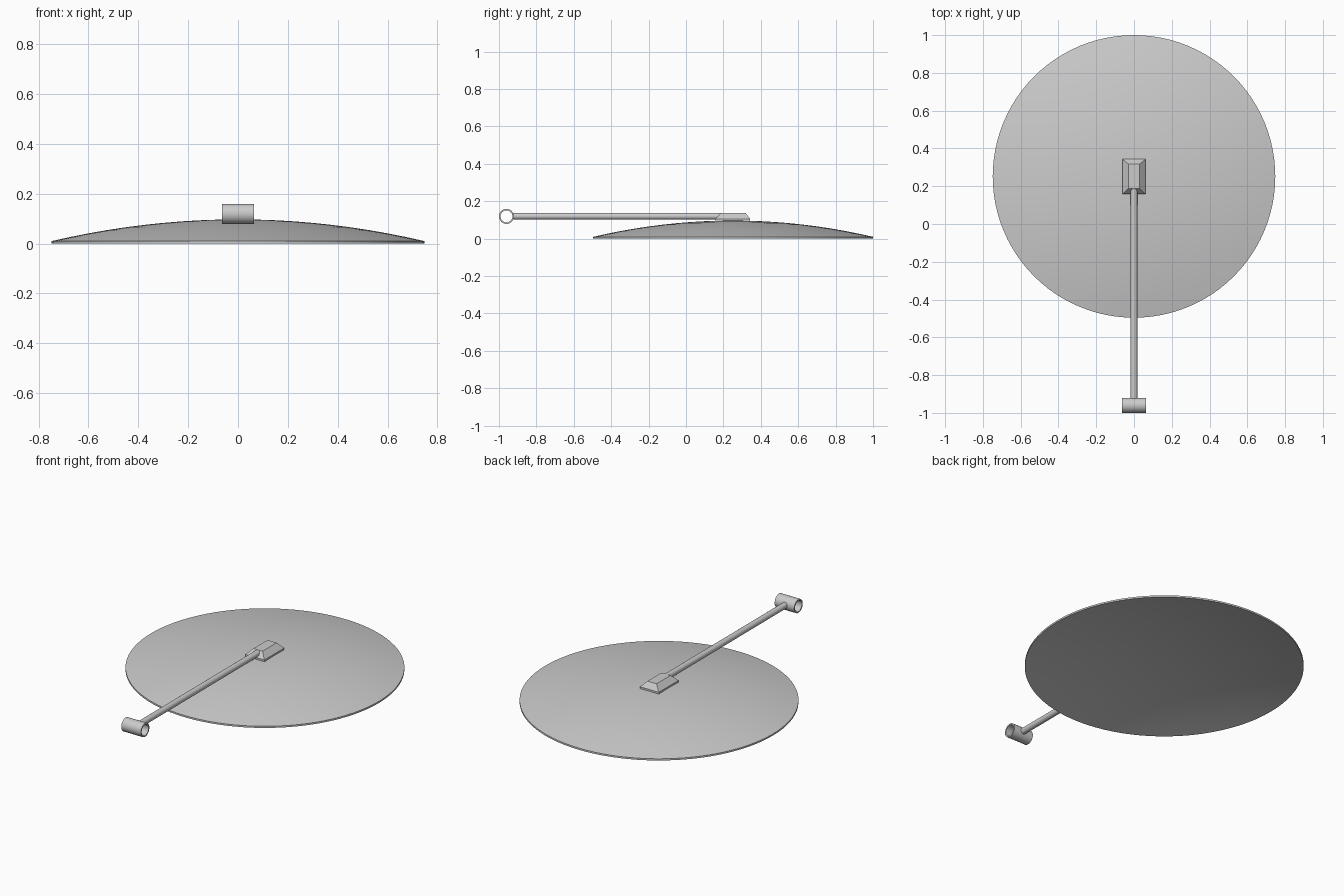
import bpy
import bmesh
from math import pi, cos, sin
from mathutils import Matrix

if "Cube" in bpy.data.objects:
    bpy.data.objects.remove(bpy.data.objects["Cube"])

grey = bpy.data.materials.new("plain_grey")
grey.use_nodes = True
colour = (0.6, 0.6, 0.6, 1)
grey.diffuse_color = colour
grey.node_tree.nodes["Principled BSDF"].inputs["Base Color"].default_value = colour


def make_object(name, bm, smooth=True):
    bmesh.ops.recalc_face_normals(bm, faces=bm.faces)
    mesh = bpy.data.meshes.new(name)
    bm.to_mesh(mesh)
    bm.free()
    mesh.materials.append(grey)
    obj = bpy.data.objects.new(name, mesh)
    bpy.context.collection.objects.link(obj)
    if smooth:
        bpy.ops.object.select_all(action="DESELECT")
        obj.select_set(True)
        bpy.context.view_layer.objects.active = obj
        bpy.ops.object.shade_smooth_by_angle(angle=pi / 6)
    return obj


def lathe(name, profile, matrix, steps, closed=False):
    """Turn a (radius, height) profile around the local z axis."""
    bm = bmesh.new()
    rings = []
    for r, z in profile:
        count = 1 if r == 0 else steps
        rings.append([bm.verts.new((r * cos(2 * pi * i / steps), r * sin(2 * pi * i / steps), z))
                      for i in range(count)])
    pairs = list(zip(rings, rings[1:]))
    if closed:
        pairs.append((rings[-1], rings[0]))
    for a, b in pairs:
        for i in range(steps):
            j = (i + 1) % steps
            corners = [a[i % len(a)], a[j % len(a)], b[j % len(b)], b[i % len(b)]]
            bm.faces.new(list(dict.fromkeys(corners)))
    bmesh.ops.transform(bm, matrix=matrix, verts=bm.verts)
    return make_object(name, bm)


# Shallow domed dish: convex top, thin upright rim, hollow underside
radius, rise, rim = 0.748, 0.087, 0.01
top = [(radius * i / 10, rim + rise * (1 - (i / 10) ** 2)) for i in range(11)]
under = [(r, z - rim) for r, z in reversed(top)]
lathe("domed_dish", top + under, Matrix.Translation((0, 0.252, 0)), 96)

# Mounting block with a thin base and bevelled sides
bm = bmesh.new()
levels = [(0.062, 0.158, 0.343, 0.09), (0.062, 0.158, 0.343, 0.106), (0.03, 0.187, 0.318, 0.138)]
loops = [[bm.verts.new(p) for p in ((-w, y0, z), (w, y0, z), (w, y1, z), (-w, y1, z))]
         for w, y0, y1, z in levels]
bm.faces.new(loops[0])
bm.faces.new(loops[-1])
for a, b in zip(loops, loops[1:]):
    for i in range(4):
        j = (i + 1) % 4
        bm.faces.new((a[i], a[j], b[j], b[i]))
make_object("mounting_block", bm, smooth=False)

# Long arm running forward from the block
arm_turn = Matrix.Translation((0, 0.19, 0.12)) @ Matrix.Rotation(pi / 2, 4, "X")
lathe("arm", [(0, 0), (0.018, 0), (0.018, 1.118), (0, 1.118)], arm_turn, 24)

# Open crosswise sleeve at the end of the arm
sleeve_turn = Matrix.Translation((0, -0.96, 0.119)) @ Matrix.Rotation(pi / 2, 4, "Y")
lathe("end_sleeve", [(0.04, -0.064), (0.04, 0.064), (0.032, 0.064), (0.032, -0.064)],
      sleeve_turn, 32, closed=True)
